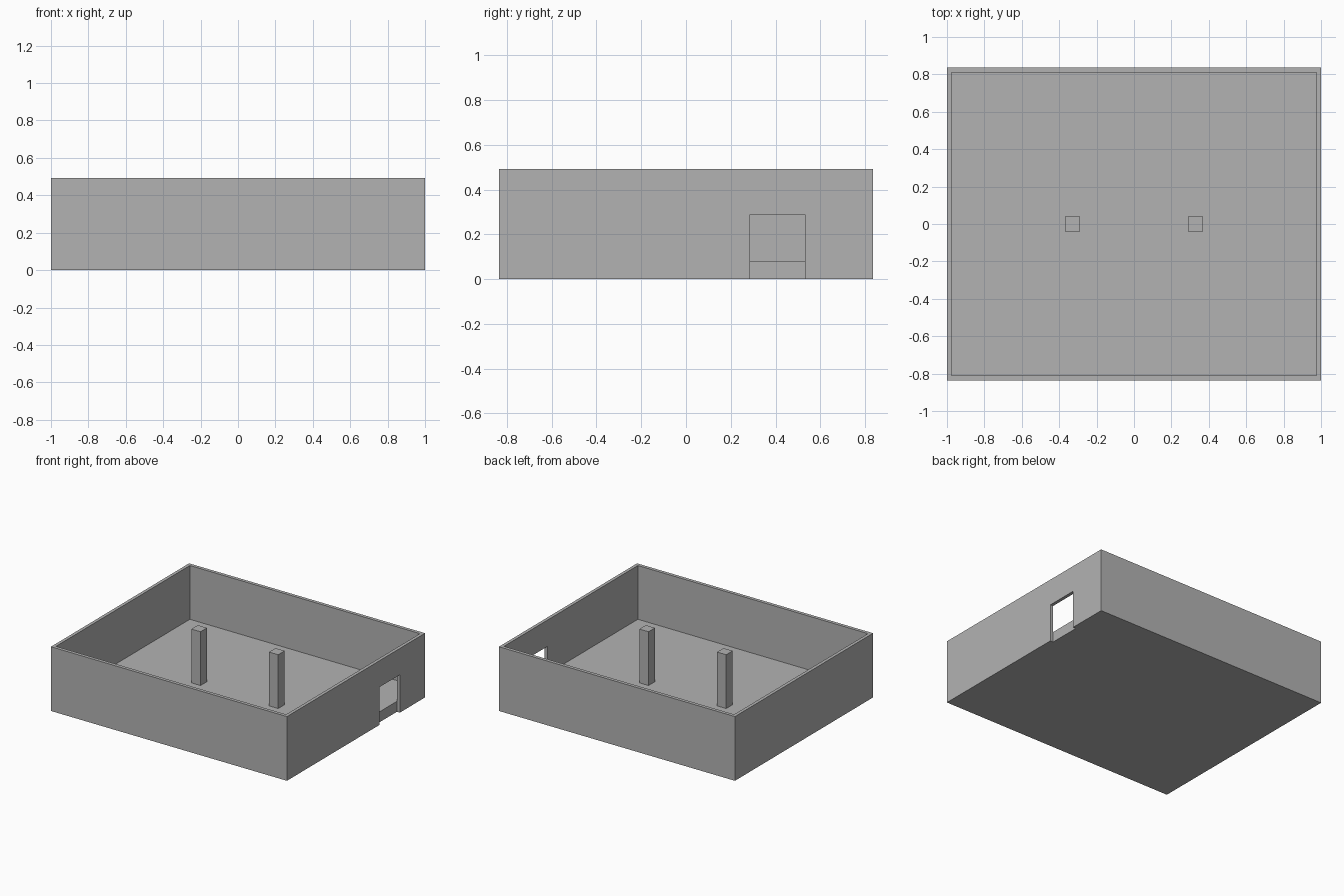
import bpy
import bmesh

default = bpy.data.objects.get("Cube")
if default:
    bpy.data.objects.remove(default, do_unlink=True)

HALF_X, HALF_Y, TOP = 1.0, 0.836, 0.492
IN_X, IN_Y, FLOOR = 0.975, 0.81, 0.08

# Single plain grey
grey = bpy.data.materials.new("plain grey")
grey.use_nodes = True
colour = (0.45, 0.45, 0.45, 1)
grey.diffuse_color = colour
grey.node_tree.nodes["Principled BSDF"].inputs["Base Color"].default_value = colour


def box(name, low, high):
    """Box between two opposite corners."""
    bm = bmesh.new()
    bmesh.ops.create_cube(bm, size=2)
    for v in bm.verts:
        v.co = [h if c > 0 else l for c, l, h in zip(v.co, low, high)]
    mesh = bpy.data.meshes.new(name)
    bm.to_mesh(mesh)
    bm.free()
    mesh.materials.append(grey)
    obj = bpy.data.objects.new(name, mesh)
    bpy.context.collection.objects.link(obj)
    return obj


def cut(target, cutter):
    """Subtract the cutter, then discard it."""
    cutter.hide_render = True
    mod = target.modifiers.new("cut", "BOOLEAN")
    mod.operation, mod.solver, mod.object = "DIFFERENCE", "EXACT", cutter
    bpy.context.view_layer.objects.active = target
    bpy.ops.object.modifier_apply(modifier=mod.name)
    bpy.data.objects.remove(cutter, do_unlink=True)


# Walls and raised floor, with a doorway notched through the left wall
room = box("room_shell", (-HALF_X, -HALF_Y, 0), (HALF_X, HALF_Y, TOP))
cut(room, box("doorway_cutter", (IN_X, 0.286, -0.1), (1.1, 0.531, 0.29)))
cut(room, box("interior_cutter", (-IN_X, -IN_Y, FLOOR), (IN_X, IN_Y, 0.6)))

# Two square columns standing on the floor
for side, x in (("right", -0.329), ("left", 0.329)):
    r = 0.039
    box(side + "_column", (x - r, -r, FLOOR), (x + r, r, TOP))
